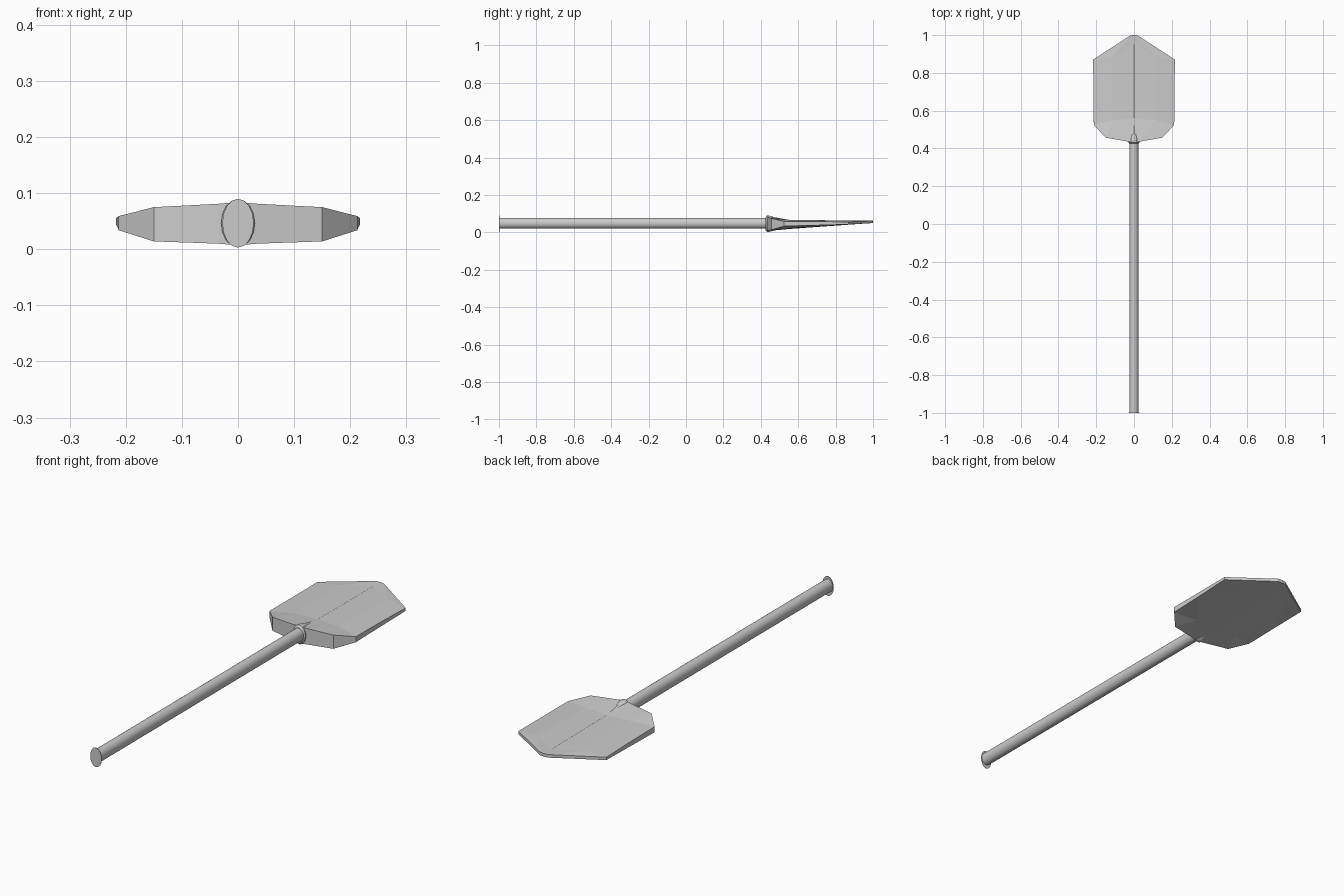
import bpy, bmesh
from math import cos, sin, pi

if "Cube" in bpy.data.objects:
    bpy.data.objects.remove(bpy.data.objects["Cube"])


def finish(bm, name):
    bmesh.ops.remove_doubles(bm, verts=bm.verts, dist=1e-5)
    bmesh.ops.recalc_face_normals(bm, faces=bm.faces)
    me = bpy.data.meshes.new(name)
    bm.to_mesh(me)
    bm.free()
    ob = bpy.data.objects.new(name, me)
    bpy.context.collection.objects.link(ob)
    return ob


def loft(name, rings, n=16):
    """Oval rings along y: (y, radius x, radius z, centre z)."""
    bm = bmesh.new()
    loops = [[bm.verts.new((rx * cos(2 * pi * i / n), y, zc + rz * sin(2 * pi * i / n)))
              for i in range(n)] for y, rx, rz, zc in rings]
    for a, b in zip(loops, loops[1:]):
        for i in range(n):
            j = (i + 1) % n
            bm.faces.new((a[i], a[j], b[j], b[i]))
    bm.faces.new(loops[0])
    bm.faces.new(loops[-1])
    return finish(bm, name)


# long handle, thin oval end plate and the socket joining handle to blade
shaft = loft("handle", [(-0.999, .025, .029, .049), (0.46, .025, .029, .049)])
loft("handle_end_plate", [(-1, .028, .0435, .0465), (-.998, .028, .0435, .0465)])
loft("socket", [(.425, .024, .034, .046), (.432, .03, .043, .0465),
                (.446, .03, .043, .0465), (.475, .022, .035, .046),
                (.55, .006, .022, .045)])

# blade: half outline points (x, y, top z, bottom z), mirrored about x
pts = {
    "back_mid": (0, .432, .084, .007), "back_in": (.035, .437, .081, .010),
    "back_out": (.15, .457, .075, .014), "corner": (.213, .525, .059, .034),
    "side_mid": (.214, .70, .058, .038), "shoulder": (.217, .87, .056, .043),
    "tip_out": (.02, .998, .064, .050), "tip_mid": (0, 1, .064, .050),
    "neck_mid": (0, .56, .066, .019), "neck_out": (.11, .55, .067, .021),
    "fore_mid": (0, .95, .0625, .047), "fore_out": (.12, .88, .063, .044),
}
faces = ["back_mid back_in neck_mid", "back_in neck_out neck_mid",
         "back_in back_out neck_out", "back_out corner neck_out",
         "neck_mid neck_out fore_out fore_mid", "neck_out corner side_mid",
         "neck_out side_mid fore_out", "side_mid shoulder fore_out",
         "fore_out shoulder tip_out", "fore_mid fore_out tip_out", "fore_mid tip_out tip_mid"]
rim = "back_mid back_in back_out corner side_mid shoulder tip_out tip_mid".split()
bm = bmesh.new()
for s in (1, -1):
    top = {k: bm.verts.new((s * p[0], p[1], p[2])) for k, p in pts.items()}
    low = {k: bm.verts.new((s * p[0], p[1], p[3])) for k, p in pts.items()}
    for f in faces:
        for layer in (top, low):
            bm.faces.new([layer[k] for k in f.split()])
    for a, b in zip(rim, rim[1:]):
        bm.faces.new((top[a], top[b], low[b], low[a]))
blade = finish(bm, "blade")

# thin crease rib along the middle of the blade
bm = bmesh.new()
sec = [[bm.verts.new((x, y, z + h)) for x, h in ((-.003, 0), (0, .0012), (.003, 0))]
       for y, z in ((.56, .0655), (.95, .062))]
for i in range(2):
    bm.faces.new((sec[0][i], sec[0][i + 1], sec[1][i + 1], sec[1][i]))
finish(bm, "blade_centre_rib")

# smooth handle, faceted blade
for o in bpy.context.selected_objects:
    o.select_set(False)
shaft.select_set(True)
bpy.context.view_layer.objects.active = shaft
bpy.ops.object.shade_smooth_by_angle(angle=0.6)
